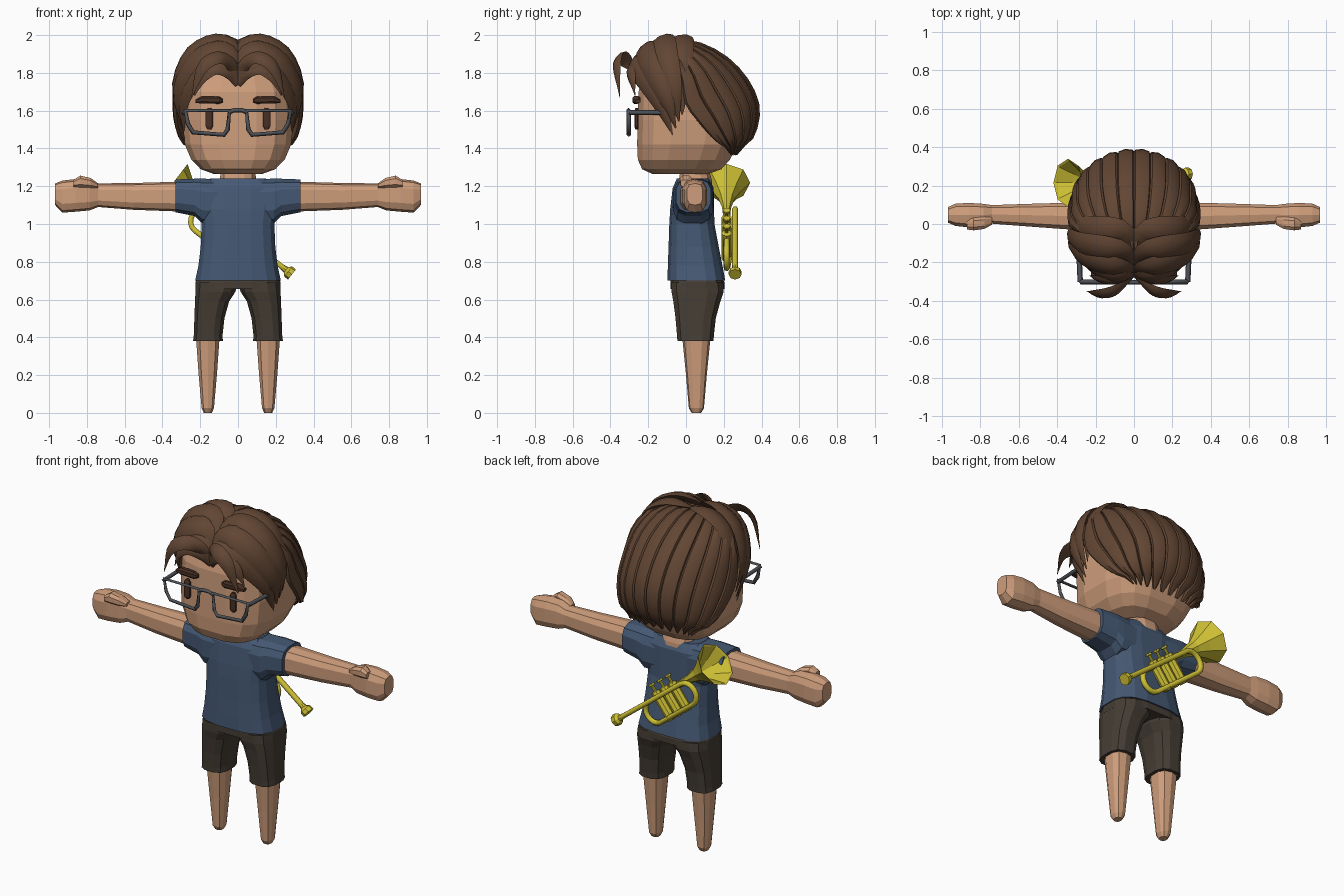
import bpy, bmesh, math
from mathutils import Vector

cube = bpy.data.objects.get("Cube")
if cube:
    bpy.data.objects.remove(cube)


def material(name, rgb):
    m = bpy.data.materials.new(name)
    m.use_nodes = True
    m.diffuse_color = (*rgb, 1)
    m.node_tree.nodes["Principled BSDF"].inputs["Base Color"].default_value = (*rgb, 1)
    return m


SKIN = material("skin", (0.62, 0.34, 0.20))
HAIR = material("brown hair", (0.12, 0.06, 0.033))
DARK = material("dark brown", (0.065, 0.03, 0.018))
SHIRT = material("blue cloth", (0.06, 0.10, 0.175))
SHORTS = material("dark cloth", (0.06, 0.047, 0.034))
GREY = material("grey frame", (0.08, 0.085, 0.095))
BRASS = material("brass", (0.62, 0.53, 0.035))


def skin_rings(name, tubes, mat, mirror=False, smooth=0):
    """Closed tubes, each skinned over a list of rings of points."""
    bm = bmesh.new()
    for rings in tubes:
        rows = [[bm.verts.new(p) for p in r] for r in rings]
        n = len(rows[0])
        for a, b in zip(rows, rows[1:]):
            for i in range(n):
                bm.faces.new((a[i], a[(i + 1) % n], b[(i + 1) % n], b[i]))
        bm.faces.new(rows[0][::-1])
        bm.faces.new(rows[-1])
    bmesh.ops.recalc_face_normals(bm, faces=bm.faces)
    if smooth:
        for f in bm.faces:
            f.smooth = True
        for e in bm.edges:
            e.smooth = e.calc_face_angle(0) < math.radians(smooth)
    me = bpy.data.meshes.new(name)
    bm.to_mesh(me)
    bm.free()
    me.materials.append(mat)
    ob = bpy.data.objects.new(name, me)
    bpy.context.collection.objects.link(ob)
    if mirror:
        ob.modifiers.new("mirror", "MIRROR").use_mirror_merge = False
    return ob


def loft(name, sections, mat, axis="z", n=12, p=2.6, **kw):
    """Sections are (position, a0, a1, b0, b1): rounded boxes along an axis."""
    rings = []
    for pos, a0, a1, b0, b1 in sections:
        ring = []
        for i in range(n):
            t = 2 * math.pi * (i + 0.5) / n
            c, s = math.cos(t), math.sin(t)
            a = (a0 + a1) / 2 + (a1 - a0) / 2 * math.copysign(abs(c) ** (2 / p), c)
            b = (b0 + b1) / 2 + (b1 - b0) / 2 * math.copysign(abs(s) ** (2 / p), s)
            ring.append((a, b, pos) if axis == "z" else (pos, a, b))
        rings.append(ring)
    return skin_rings(name, [rings], mat, **kw)


def lathe(name, origin, axis, profile, mat, n=8):
    """Profile of (distance, radius) turned about an axis."""
    side = Vector((0, 1, 0))
    other = axis.cross(side)
    rings = [[origin + axis * s + (side * math.cos(2 * math.pi * i / n)
              + other * math.sin(2 * math.pi * i / n)) * r for i in range(n)]
             for s, r in profile]
    return skin_rings(name, [rings], mat)


def rod(name, pts, radius, mat, cyclic=False, res=0):
    cu = bpy.data.curves.new(name, "CURVE")
    cu.dimensions = "3D"
    cu.bevel_depth, cu.bevel_resolution, cu.use_fill_caps = radius, res, True
    sp = cu.splines.new("POLY")
    sp.points.add(len(pts) - 1)
    for q, p in zip(sp.points, pts):
        q.co = (*p, 1)
    sp.use_cyclic_u = cyclic
    cu.materials.append(mat)
    bpy.context.collection.objects.link(bpy.data.objects.new(name, cu))


def spline(pts, steps):
    """Catmull-Rom samples through points of any dimension."""
    v = [Vector(p) for p in pts]
    v = [v[0] * 2 - v[1]] + v + [v[-1] * 2 - v[-2]]
    out = []
    for k in range(steps + 1):
        f = k / steps * (len(pts) - 1)
        i = min(int(f), len(pts) - 2)
        t = f - i
        a, b, c, d = v[i:i + 4]
        out.append((b * 2 + (c - a) * t + (a * 2 - b * 5 + c * 4 - d) * t * t
                    + (b * 3 - a - c * 3 + d) * t ** 3) * 0.5)
    return out


# Head, neck, eyes and brows
loft("head", [(1.265, -.13, .13, -.18, .12), (1.29, -.2, .2, -.235, .19),
              (1.34, -.25, .25, -.258, .235), (1.42, -.285, .285, -.262, .275),
              (1.55, -.295, .295, -.26, .3), (1.7, -.285, .285, -.255, .29),
              (1.82, -.23, .23, -.22, .24), (1.89, -.14, .14, -.13, .16)],
     SKIN, n=16, p=3)
loft("neck", [(1.15, -.1, .1, -.05, .145), (1.23, -.1, .1, -.04, .14),
              (1.3, -.09, .09, -.03, .12)], SKIN)
loft("eye", [(1.5, .142, .162, -.268, -.25), (1.515, .132, .172, -.273, -.25),
             (1.6, .132, .172, -.273, -.25), (1.615, .142, .162, -.268, -.25)],
     DARK, n=8, mirror=True)
loft("eyebrow", [(.08, -.272, -.25, 1.643, 1.663), (.1, -.285, -.25, 1.635, 1.677),
                 (.19, -.285, -.24, 1.637, 1.679), (.225, -.27, -.24, 1.64, 1.66)],
     DARK, axis="x", n=8, mirror=True)

# Spectacles
for side, s in (("left", 1), ("right", -1)):
    rim = [(.045, 1.6), (.278, 1.6), (.265, 1.53), (.238, 1.485), (.075, 1.472), (.055, 1.5)]
    rod(side + "_rim", [(s * x, -.302, z) for x, z in rim], .012, GREY, cyclic=True)
    rod(side + "_temple_arm", [(s * .28, -.302, 1.59), (s * .29, -.08, 1.59)], .014, GREY)
rod("spectacle_bridge", [(-.05, -.302, 1.59), (-.02, -.304, 1.603),
                         (.02, -.304, 1.603), (.05, -.302, 1.59)], .012, GREY)

# Back hair: locks fanning from the crown to the nape
CENTRE = Vector((0, .03, 1.65))
mid = spline([(0, -.12, 1.93), (0, .03, 1.95), (0, .19, 1.88), (0, .31, 1.76),
              (0, .37, 1.62), (0, .345, 1.48), (0, .27, 1.39)], 14)
edge = spline([(.1, -.14, 1.92), (.25, -.06, 1.87), (.315, -.02, 1.76), (.325, 0, 1.64),
               (.32, .07, 1.54), (.285, .16, 1.44), (.2, .24, 1.385)], 14)


def cap_point(k, phi, lift):
    c = Vector((0, edge[k].y, edge[k].z))
    p = c + Vector((edge[k].x * math.sin(phi), 0, 0)) + (mid[k] - c) * math.cos(phi)
    return p + (p - CENTRE).normalized() * lift


LOCKS = 12
step = math.pi / LOCKS
locks = []
for i in range(LOCKS):
    phi = -math.pi / 2 + (i + .5) * step
    rings = []
    for k in range(15):
        w = step * (.56 if k < 13 else .5 if k == 13 else .15)
        h = .024 if k < 13 else .015
        tip = Vector((0, -.01, -.015)) if k == 14 else Vector()
        rings.append([cap_point(k, phi + w * a, h * b) + tip for a, b in
                      ((-1, 0), (-.75, .7), (0, 1), (.75, .7), (1, 0), (0, -.6))])
    locks.append(rings)
skin_rings("back_hair", locks, HAIR, smooth=35)


def lock_rings(path, steps=14, thick=.4):
    """Leaf-like lock along (x, y, z, half width) points."""
    pts = spline(path, steps)
    pos = [p.to_3d() if len(p) == 3 else Vector(p[:3]) for p in pts]
    rings = []
    for k, p in enumerate(pos):
        t = (pos[min(k + 1, steps)] - pos[max(k - 1, 0)]).normalized()
        nrm = p - CENTRE
        nrm = (nrm - t * nrm.dot(t)).normalized()
        b, w = t.cross(nrm), max(pts[k][3], .003)
        rings.append([p + b * w * x + nrm * w * thick * y for x, y in
                      ((-1, 0), (-.6, .75), (0, 1), (.6, .75), (1, 0), (0, -.6))])
    return rings


# Parted front hair, from the crown down to the fringe edge
rear = [(.01, -.2, 1.86), (.05, -.06, 1.955), (.13, -.03, 1.97),
        (.24, -.03, 1.9), (.305, -.02, 1.75), (.31, -.02, 1.58)]
fore = [(0, -.26, 1.75), (.05, -.272, 1.83), (.12, -.262, 1.85),
        (.21, -.22, 1.79), (.288, -.14, 1.65), (.285, -.07, 1.47)]
widths = (.02, .062, .07, .07, .05, 0)
front = []
for j in range(4):
    k = j / 3
    path = []
    for a, b, w in zip(rear, fore, widths):
        p = Vector(a).lerp(Vector(b), k)
        p += (p - CENTRE).normalized() * .05 * math.sin(math.pi * k) * w / .07
        path.append((*p, w))
    front.append(lock_rings(path))
skin_rings("front_hair", front, HAIR, mirror=True, smooth=35)

# Loose curls over the forehead
curls = [lock_rings([(0, -.24, 1.76, .02), (.04, -.3, 1.85, .036), (.11, -.35, 1.88, .042),
                     (.19, -.365, 1.825, .036), (.245, -.35, 1.67, 0)]),
         lock_rings([(0, -.25, 1.74, .02), (.05, -.285, 1.8, .03), (.12, -.295, 1.82, .035),
                     (.19, -.285, 1.77, .03), (.23, -.27, 1.68, 0)])]
skin_rings("forehead_curl", curls, HAIR, mirror=True, smooth=35)

# Shirt
loft("shirt_body", [(.7, -.23, .23, -.1, .21), (.78, -.212, .212, -.098, .195),
                    (.88, -.2, .2, -.094, .175), (1.0, -.195, .195, -.09, .152),
                    (1.08, -.208, .208, -.085, .15), (1.19, -.215, .215, -.072, .148),
                    (1.24, -.15, .15, -.05, .125)], SHIRT, n=16, p=3)
loft("shirt_sleeve", [(.1, -.07, .145, 1.0, 1.24), (.19, -.072, .147, 1.0, 1.243),
                      (.23, -.065, .145, 1.04, 1.242), (.33, -.055, .135, 1.06, 1.238)],
     SHIRT, axis="x", mirror=True, p=3)

# Arms, fists and thumbs
loft("arm", [(.28, -.035, .115, 1.065, 1.225), (.55, -.015, .107, 1.075, 1.217),
             (.74, 0, .1, 1.09, 1.215), (.785, -.015, .107, 1.072, 1.235),
             (.86, -.02, .112, 1.065, 1.238), (.93, -.012, .108, 1.06, 1.23),
             (.968, .005, .09, 1.1, 1.215)], SKIN, axis="x", n=10, p=3, mirror=True)
loft("thumb", [(.74, -.005, .04, 1.19, 1.215), (.78, -.028, .04, 1.19, 1.245),
               (.835, -.035, .035, 1.192, 1.258), (.87, -.03, .02, 1.195, 1.235)],
     SKIN, axis="x", n=8, mirror=True)

# Shorts and legs
loft("shorts_waist", [(.655, -.228, .228, -.085, .205), (.69, -.228, .228, -.085, .205),
                      (.73, -.215, .215, -.08, .19)], SHORTS, n=16, p=3)
loft("shorts_leg", [(.38, .078, .24, -.048, .148), (.41, .08, .236, -.05, .15),
                    (.5, .07, .233, -.058, .16), (.59, .045, .23, -.07, .185),
                    (.64, .012, .228, -.08, .203), (.69, -.005, .225, -.08, .2)],
     SHORTS, mirror=True, p=2.8)
loft("leg", [(0, .138, .182, .03, .08), (.025, .126, .194, .015, .095),
             (.2, .11, .21, 0, .11), (.4, .095, .225, -.02, .13)],
     SKIN, n=10, mirror=True)

# Trumpet slung across the back
ALONG = Vector((-.79, 0, .61)).normalized()
UP = Vector((.61, 0, .79)).normalized()


def at(s, v, y):
    return Vector((.27, y, .745)) + ALONG * s + UP * v


lathe("trumpet_mouthpiece", at(0, 0, .26), ALONG,
      [(-.02, .034), (.005, .034), (.02, .018), (.06, .013)], BRASS)
lathe("trumpet_bell", at(0, 0, .215), ALONG,
      [(.44, .015), (.56, .024), (.64, .044), (.7, .075), (.775, .125),
       (.77, .115), (.7, .06), (.65, .015)], BRASS)
tubing = [at(.02, 0, .26), at(.53, 0, .26)]
for k in range(1, 8):
    a = math.pi * k / 8
    tubing.append(at(.53 + .06 * math.sin(a), -.065 + .065 * math.cos(a), .26))
tubing += [at(.53, -.13, .255), at(.22, -.13, .22)]
for k in range(1, 8):
    a = math.pi * k / 8
    tubing.append(at(.22 - .06 * math.sin(a), -.065 - .065 * math.cos(a), .215))
tubing += [at(.22, 0, .215), at(.46, 0, .215)]
rod("trumpet_tubing", tubing, .016, BRASS, res=1)
for k in range(3):
    lathe("trumpet_valve", at(.3 + .068 * k, 0, .215), UP,
          [(-.15, .018), (-.14, .027), (.03, .027), (.035, .008),
           (.065, .008), (.067, .02), (.078, .02)], BRASS)
